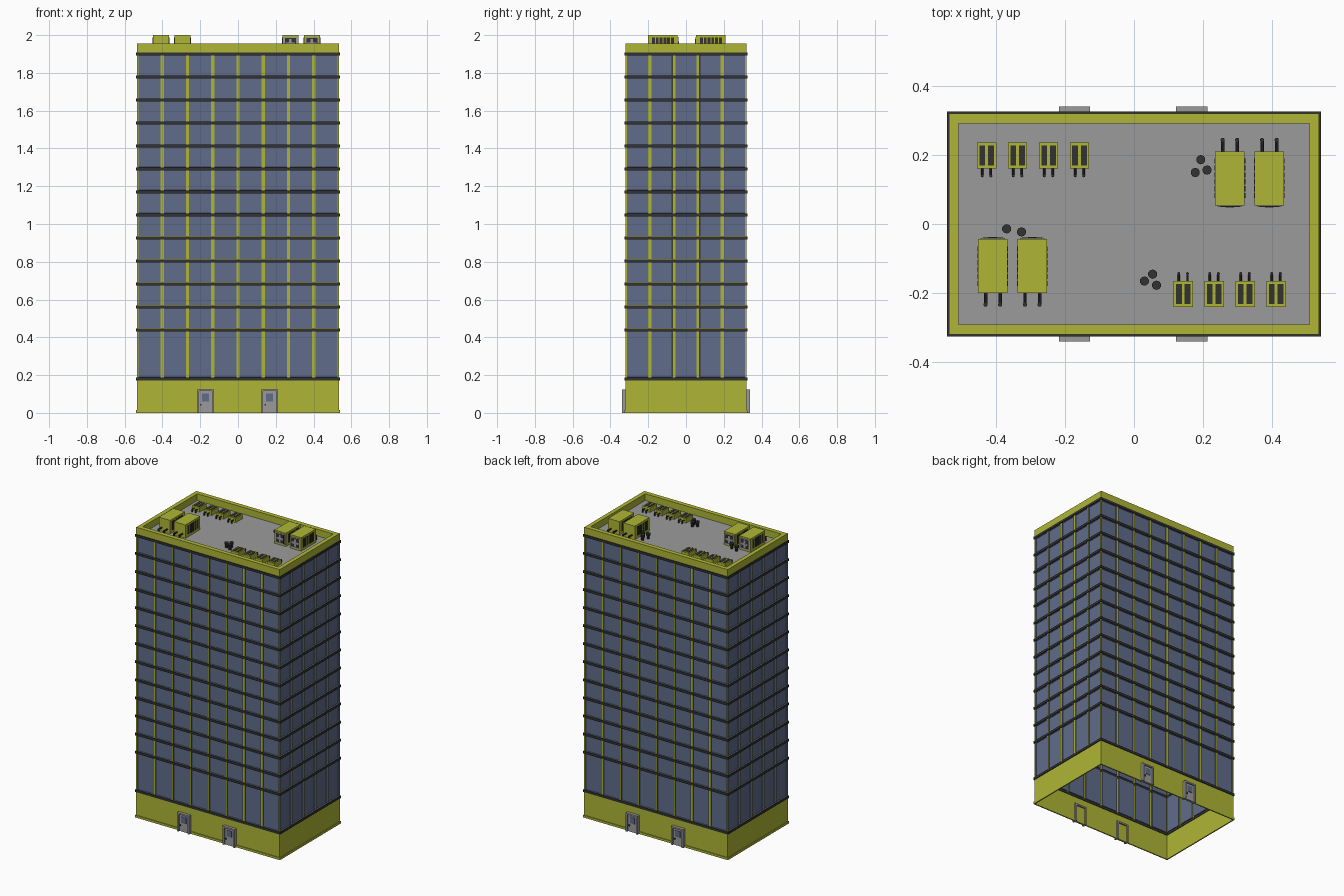
import bpy, bmesh
from math import pi
from mathutils import Matrix, Vector

if "Cube" in bpy.data.objects:
    bpy.data.objects.remove(bpy.data.objects["Cube"])


def material(name, rgb):
    m = bpy.data.materials.new(name)
    m.use_nodes = True
    m.diffuse_color = (*rgb, 1)
    bsdf = m.node_tree.nodes["Principled BSDF"]
    bsdf.inputs["Base Color"].default_value = (*rgb, 1)
    bsdf.inputs["Roughness"].default_value = 0.8
    return m


MATS = [material("olive_yellow", (0.43, 0.47, 0.035)),
        material("window_blue", (0.115, 0.15, 0.255)),
        material("charcoal", (0.032, 0.032, 0.032)),
        material("concrete_grey", (0.33, 0.33, 0.33))]
YELLOW, BLUE, DARK, GREY = range(4)

HX, HY = 0.535, 0.32            # half size of the tower walls
BASE, FIRST, TOP, PARAPET = 0.18, 0.44, 1.90, 1.955
ROOF = 1.91


def finish(name, bm):
    mesh = bpy.data.meshes.new(name)
    bm.to_mesh(mesh)
    bm.free()
    for m in MATS:
        mesh.materials.append(m)
    return place(name, mesh)


def place(name, mesh, loc=(0, 0, 0), turn=0):
    ob = bpy.data.objects.new(name, mesh)
    ob.location = loc
    ob.rotation_euler.z = turn
    bpy.context.collection.objects.link(ob)
    return ob


def paint(verts, mat):
    for f in {f for v in verts for f in v.link_faces}:
        f.material_index = mat


def box(bm, mat, centre, size):
    m = Matrix.Translation(centre) @ Matrix.Diagonal((*size, 1))
    paint(bmesh.ops.create_cube(bm, size=1, matrix=m)["verts"], mat)


def rod(bm, mat, a, b, r, sides=8):
    a, b = Vector(a), Vector(b)
    turn = (b - a).to_track_quat("Z", "Y").to_matrix().to_4x4()
    m = Matrix.Translation((a + b) / 2) @ turn
    paint(bmesh.ops.create_cone(bm, cap_ends=True, segments=sides, radius1=r, radius2=r,
                                depth=(b - a).length, matrix=m)["verts"], mat)


def perimeter(hx, hy, nx=1, ny=1):
    """Counter-clockwise outline points, nx and ny cells per side."""
    front = [(-hx + 2 * hx * i / nx, -hy) for i in range(nx)]
    side = [(hx, -hy + 2 * hy * i / ny) for i in range(ny)]
    return front + side + [(-x, -y) for x, y in front + side]


def skin(bm, mat, loops, closed=False):
    """Bridge successive loops of points with quads."""
    rows = [[bm.verts.new(p) for p in loop] for loop in loops]
    pairs = list(zip(rows, rows[1:] + rows[:1])) if closed else list(zip(rows, rows[1:]))
    faces = []
    for low, high in pairs:
        n = len(low)
        for i in range(n):
            j = (i + 1) % n
            faces.append(bm.faces.new((low[i], low[j], high[j], high[i])))
    for f in faces:
        f.material_index = mat
    return faces


def ring(bm, mat, outer, inner, z0, z1):
    """Closed rectangular frame lying flat."""
    spec = [(outer, z0), (outer, z1), (inner, z1), (inner, z0)]
    skin(bm, mat, [[(x, y, z) for x, y in perimeter(*half)] for half, z in spec], True)


# Curtain wall: cells inset into recessed windows
levels = [BASE] + [FIRST + (TOP - FIRST) * i / 12 for i in range(13)]
bm = bmesh.new()
cells = skin(bm, YELLOW, [[(x, y, z) for x, y in perimeter(HX, HY, 8, 5)] for z in levels])
bm.normal_update()
bmesh.ops.inset_individual(bm, faces=cells, thickness=0.012, depth=0)
for f in cells:
    f.material_index = BLUE
bmesh.ops.inset_individual(bm, faces=cells, thickness=0.0005, depth=-0.007)
finish("window_walls", bm)

# Ground floor walls, open underneath
bm = bmesh.new()
skin(bm, YELLOW, [[(x, y, z) for x, y in perimeter(HX, HY)] for z in (0, BASE)])
finish("ground_floor_wall", bm)
bm = bmesh.new()
ring(bm, YELLOW, (HX + 0.005, HY + 0.005), (HX - 0.003, HY - 0.003), 0, 0.015)
finish("plinth", bm)

# Dark bands between the floors
bm = bmesh.new()
for z in levels:
    ring(bm, DARK, (HX + 0.005, HY + 0.005), (HX - 0.003, HY - 0.003), z - 0.008, z + 0.008)
finish("floor_bands", bm)

# Parapet and roof
bm = bmesh.new()
ring(bm, YELLOW, (HX, HY), (0.507, 0.29), TOP, PARAPET)
finish("parapet", bm)
bm = bmesh.new()
box(bm, GREY, (0, 0, ROOF - 0.004), (1.03, 0.6, 0.008))
finish("roof", bm)

# Doors: frame, leaf, pane and knob
bm = bmesh.new()
for s in (-1, 1):
    box(bm, GREY, (s * 0.0395, -0.005, 0.0625), (0.011, 0.03, 0.125))
box(bm, GREY, (0, -0.005, 0.12), (0.068, 0.03, 0.01))
box(bm, GREY, (0, -0.006, 0.058), (0.068, 0.01, 0.114))
box(bm, BLUE, (0, -0.012, 0.081), (0.037, 0.004, 0.042))
box(bm, DARK, (-0.024, -0.014, 0.043), (0.008, 0.008, 0.008))
door = finish("front_door_left", bm)
door.location = (0.167, -HY, 0)
place("front_door_right", door.data, (-0.172, -HY, 0))
place("back_door_left", door.data, (0.167, HY, 0), pi)
place("back_door_right", door.data, (-0.172, HY, 0), pi)


def pipes(bm, offset, y0, y1, z, r):
    for s in (-1, 1):
        rod(bm, DARK, (s * offset, y0, z), (s * offset, y1, z), r)
        rod(bm, DARK, (s * offset, y1, 0), (s * offset, y1, z + r), r * 1.25)


# Large cooling units: louvred sides, fan on one end, pipes on the other
bm = bmesh.new()
box(bm, YELLOW, (0, 0, 0.045), (0.085, 0.156, 0.09))
for s in (-1, 1):
    for i in range(6):
        box(bm, DARK, (s * 0.0425, -0.05 + 0.02 * i, 0.047), (0.004, 0.015, 0.06))
box(bm, GREY, (0, -0.078, 0.045), (0.07, 0.006, 0.07))
box(bm, DARK, (0, -0.079, 0.045), (0.058, 0.007, 0.058))
rod(bm, GREY, (0, -0.078, 0.045), (0, -0.084, 0.045), 0.012)
box(bm, GREY, (0, -0.08, 0.045), (0.05, 0.007, 0.014))
box(bm, GREY, (0, -0.08, 0.045), (0.014, 0.007, 0.05))
pipes(bm, 0.021, 0.077, 0.111, 0.025, 0.005)
large = finish("large_cooling_unit_1", bm)
large.location = (0.277, 0.132, ROOF)
place("large_cooling_unit_2", large.data, (0.391, 0.132, ROOF))
place("large_cooling_unit_3", large.data, (-0.408, -0.122, ROOF), pi)
place("large_cooling_unit_4", large.data, (-0.294, -0.122, ROOF), pi)

# Small cooling units: two dark grilles on top and a pair of pipes
bm = bmesh.new()
box(bm, YELLOW, (0, 0, 0.015), (0.056, 0.075, 0.03))
for s in (-1, 1):
    box(bm, DARK, (s * 0.0125, 0, 0.03), (0.017, 0.058, 0.004))
pipes(bm, 0.0125, 0.037, 0.059, 0.015, 0.0035)
small = bm
small_mesh = finish("small_cooling_unit_1", small)
small_mesh.location = (0.142, -0.202, ROOF)
for i in range(1, 4):
    place(f"small_cooling_unit_{i + 1}", small_mesh.data, (0.142 + 0.0895 * i, -0.202, ROOF))
for i in range(4):
    place(f"small_cooling_unit_{i + 5}", small_mesh.data, (-0.426 + 0.0895 * i, 0.198, ROOF), pi)

# Roof vents
bm = bmesh.new()
for x, y in [(0.193, 0.186), (0.177, 0.149), (0.211, 0.156), (-0.368, -0.014),
             (-0.325, -0.023), (0.054, -0.145), (0.03, -0.165), (0.065, -0.177)]:
    rod(bm, DARK, (x, y, ROOF), (x, y, ROOF + 0.025), 0.009)
    rod(bm, DARK, (x, y, ROOF + 0.022), (x, y, ROOF + 0.036), 0.0135, 10)
finish("roof_vents", bm)
